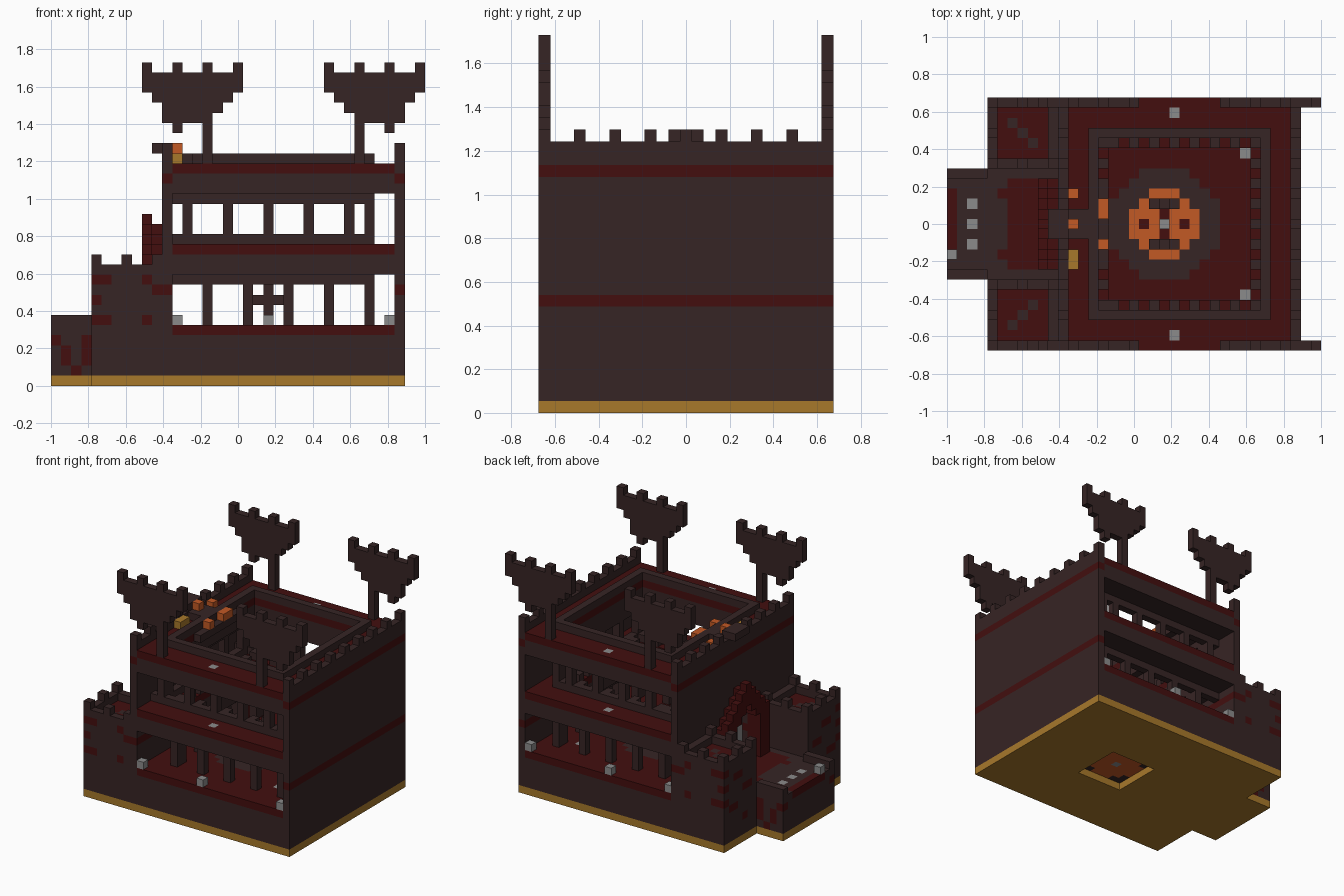
import bpy
import bmesh
from mathutils import Vector

cube = bpy.data.objects.get("Cube")
if cube:
    bpy.data.objects.remove(cube, do_unlink=True)

UNIT = 2 / 37            # edge of one building block
DEPTH = 25               # blocks from front to back
PALETTE = {
    "dark_brick": (0.037, 0.018, 0.018),
    "red_brick": (0.056, 0.0045, 0.0045),
    "gold_stone": (0.39, 0.19, 0.024),
    "ember_orange": (0.54, 0.10, 0.018),
    "lamp_grey": (0.26, 0.26, 0.26),
}
DARK, RED, GOLD, ORANGE, GREY = range(len(PALETTE))

materials = []
for label, rgb in PALETTE.items():
    mat = bpy.data.materials.new(label)
    mat.use_nodes = True
    colour = (*rgb, 1)
    mat.diffuse_color = colour
    shader = mat.node_tree.nodes["Principled BSDF"]
    shader.inputs["Base Color"].default_value = colour
    shader.inputs["Roughness"].default_value = 0.9
    materials.append(mat)

cells = {}


def span(extent):
    return range(*extent) if isinstance(extent, tuple) else (extent,)


def fill(part, colour, xs, ys, zs, mirror=False):
    """Fill a block range; mirror repeats it at the opposite y side."""
    for x in span(xs):
        for y in span(ys):
            for z in span(zs):
                cells[x, y, z] = (part, colour)
                if mirror:
                    cells[x, DEPTH - 1 - y, z] = (part, colour)


def carve(xs, ys, zs):
    for x in span(xs):
        for y in span(ys):
            for z in span(zs):
                cells.pop((x, y, z), None)


def ring(part, colour, xs, ys, zs):
    (x0, x1), (y0, y1) = xs, ys
    for y in (y0, y1 - 1):
        fill(part, colour, xs, y, zs)
    for x in (x0, x1 - 1):
        fill(part, colour, x, ys, zs)


# Shared extents
ALL_Y = (0, DEPTH)
HALL = (12, 34)
KEEP = (11, 35)
GATE_Y = (7, 18)
COURT_X, COURT_Y = (15, 31), (4, 21)
FLOOR = 6

# Gold foundation
fill("foundation", GOLD, (4, 35), ALL_Y, 0)
fill("foundation", GOLD, (0, 4), GATE_Y, 0)

# Plinth with its red ground floor
fill("plinth", DARK, (4, 35), ALL_Y, (1, FLOOR))
fill("ground_floor", RED, HALL, ALL_Y, FLOOR - 1)

# Upper storey and roof slabs, open over the court
for bottom, top in ((11, 13), (19, 21)):
    fill("storey_slab", DARK, HALL, ALL_Y, (bottom, top))
    fill("storey_floor", RED, HALL, ALL_Y, top)
carve(COURT_X, COURT_Y, (19, 22))
carve((16, 30), (5, 20), (11, 14))

# End walls with red bands and battlements
for x in (11, 34):
    fill("end_wall", DARK, x, ALL_Y, (1, 23))
    for band in (9, 20):
        fill("end_wall_band", RED, x, ALL_Y, band)
    for y in range(0, DEPTH, 3):
        fill("wall_merlon", DARK, x, y, 23)
fill("gate_crest", DARK, (10, 12), (11, 14), 23)

# Roof parapet around the court
ring("roof_parapet", DARK, (14, 32), (3, 22), 22)

# Lower arcade
fill("lower_lintel", DARK, (12, 32), 3, 10, mirror=True)
ring("lower_lintel", DARK, (15, 32), (3, 22), 10)
for x in range(15, 32, 4):
    fill("lower_column", DARK, x, 3, (FLOOR, 10), mirror=True)
for y in range(4, 21, 4):
    for x in (15, 31):
        fill("lower_column", DARK, x, y, (FLOOR, 10))

# Upper arcade
for z in (14, 18):
    fill("upper_rail", DARK, (12, 32), 3, z, mirror=True)
    ring("upper_rail", DARK, (13, 32), (3, 22), z)
for x in (*range(13, 32, 4), 31):
    fill("upper_column", DARK, x, 3, (15, 18), mirror=True)
for y in range(4, 21, 4):
    for x in (13, 31):
        fill("upper_column", DARK, x, y, (15, 18))

# Balcony battlements facing the court
for x in range(16, 31, 2):
    fill("balcony_merlon", DARK, x, 4, 14, mirror=True)
for y in range(4, 21, 2):
    for x in (15, 30):
        fill("balcony_merlon", DARK, x, y, 14)

# Round hearth in the court floor, open through the foundation
HX, HY = 21, 12
for dx in range(-5, 6):
    for dy in range(-5, 6):
        x, y, reach = HX + dx, HY + dy, abs(dx) + abs(dy)
        if reach < 8:
            fill("hearth_rim", DARK, x, y, FLOOR - 1)
        if max(abs(dx), abs(dy)) < 4:
            carve(x, y, 0)
            if reach < 5:
                fill("embers", ORANGE, x, y, (1, FLOOR))
for step in (-2, 2):
    fill("hearth_post", DARK, HX, HY + step, (FLOOR, 10))
    fill("hearth_bar", DARK, (HX - 1, HX + 2), HY + step, 8)
    fill("hearth_cross", RED, HX + step, HY, FLOOR - 1)
    fill("hearth_cross", RED, HX, HY + step // 2, FLOOR - 1)
fill("hearth_lamp", GREY, HX, HY, (1, FLOOR + 1))

# Lamps in the galleries, floors and court
for x in (12, 21, 33):
    fill("gallery_lamp", GREY, x, 0, FLOOR, mirror=True)
for z in (13, 21):
    fill("floor_lamp", GREY, 22, 1, z, mirror=True)
fill("court_lamp", GREY, 29, 5, FLOOR - 1, mirror=True)

# Rooftop seat with embers and gold
fill("roof_seat", DARK, (12, 14), (11, 14), 22)
fill("roof_ledge", DARK, 15, (8, 17), 21)
for x, y in ((12, 15), (12, 12), (15, 13), (15, 14), (15, 10)):
    fill("roof_ember", ORANGE, x, y, 22)
fill("roof_ember", ORANGE, 12, 12, 23)
fill("gold_block", GOLD, 12, (8, 10), 22)

# Side towers with red roofs, steps and streaks
fill("tower", DARK, (4, 11), (0, 7), (FLOOR, 12), mirror=True)
for x in range(5, 10):
    for y in range(1, 6):
        carve(x, y, 11)
        carve(x, DEPTH - 1 - y, 11)
fill("tower_roof", RED, (5, 10), (1, 6), 10, mirror=True)
for n in range(3):
    fill("tower_step", DARK, 6 + n, 2 + n, 10, mirror=True)
for x in (4, 7, 10):
    for y in (0, 6):
        fill("tower_merlon", DARK, x, y, 12, mirror=True)
fill("tower_merlon", DARK, 4, 3, 12, mirror=True)
for z, xs in ((10, (4, 6)), (8, 4), (6, (4, 6)), (10, 9), (6, 9), (9, (10, 12))):
    fill("tower_streak", RED, xs, 0, z, mirror=True)
for z, ys in ((9, (2, 4)), (7, (4, 6)), (5, (1, 3)), (3, 4)):
    fill("tower_streak", RED, 4, ys, z, mirror=True)

# Gate landing and forecourt
fill("landing", DARK, (0, 4), GATE_Y, (1, FLOOR))
fill("forecourt", RED, (0, 11), (8, 17), FLOOR - 1)
for x in range(1, 6):
    inset = 10 if x == 5 else 9
    fill("landing_disc", DARK, x, (inset, DEPTH - inset), FLOOR - 1)
fill("landing_parapet", DARK, (0, 4), 7, FLOOR, mirror=True)
fill("landing_parapet", DARK, (0, 6), 8, FLOOR - 1, mirror=True)
for x, zs in ((0, 4), (1, (2, 4)), (2, 1), (3, (2, 5))):
    fill("landing_streak", RED, x, 7, zs, mirror=True)
for y in (10, 12, 14):
    fill("landing_lamp", GREY, 2, y, FLOOR - 1)
fill("landing_lamp", GREY, 0, 9, FLOOR)

# Stepped red gate arch around a grey door
carve(11, (10, 15), (FLOOR, 13))
for y in range(8, 17):
    off = abs(y - HY)
    crown = 17 - off
    low = FLOOR if off > 2 else crown - 3
    fill("gate_arch", RED, 9, y, (low, crown))
    fill("gate_arch", RED, 10, y, (low, crown - 1))
fill("gate_door", GREY, 11, (11, 14), (FLOOR, 12))

# Four battlemented standards above the long sides
for centre, side in ((14, 1), (32, -1)):
    def standard(left, right, zs):
        a, b = sorted((centre + side * left, centre + side * right))
        fill("standard", DARK, (a, b), 0, zs, mirror=True)
    standard(1, 2, (22, 26))
    standard(-2, -1, 25)
    standard(-3, 2, 26)
    standard(-3, 3, 27)
    standard(-4, 4, 28)
    standard(-5, 5, (29, 31))
    for tooth in range(-5, 5, 3):
        standard(tooth, tooth + 1, 31)

# Turn the blocks into one outer-skin mesh per part
AXES = [Vector(a) for a in ((1, 0, 0), (0, 1, 0), (0, 0, 1))]
parts = {}
for cell, (part, colour) in cells.items():
    parts.setdefault(part, []).append((cell, colour))
for part, blocks in parts.items():
    bm = bmesh.new()
    for cell, colour in blocks:
        middle = Vector(cell) + Vector((0.5, 0.5, 0.5))
        for n, axis in enumerate(AXES):
            u, v = AXES[(n + 1) % 3] / 2, AXES[(n + 2) % 3] / 2
            for sign in (1, -1):
                if tuple(int(c) for c in Vector(cell) + axis * sign) in cells:
                    continue
                c = middle + axis * sign / 2
                corners = [c - u - v, c + u - v, c + u + v, c - u + v][::sign]
                face = bm.faces.new([bm.verts.new(
                    (p.x * UNIT - 1, (p.y - DEPTH / 2) * UNIT, p.z * UNIT))
                    for p in corners])
                face.material_index = colour
    if bm.faces:
        bmesh.ops.remove_doubles(bm, verts=bm.verts[:], dist=UNIT / 100)
        mesh = bpy.data.meshes.new(part)
        for mat in materials:
            mesh.materials.append(mat)
        bm.to_mesh(mesh)
        bpy.context.collection.objects.link(bpy.data.objects.new(part, mesh))
    bm.free()
